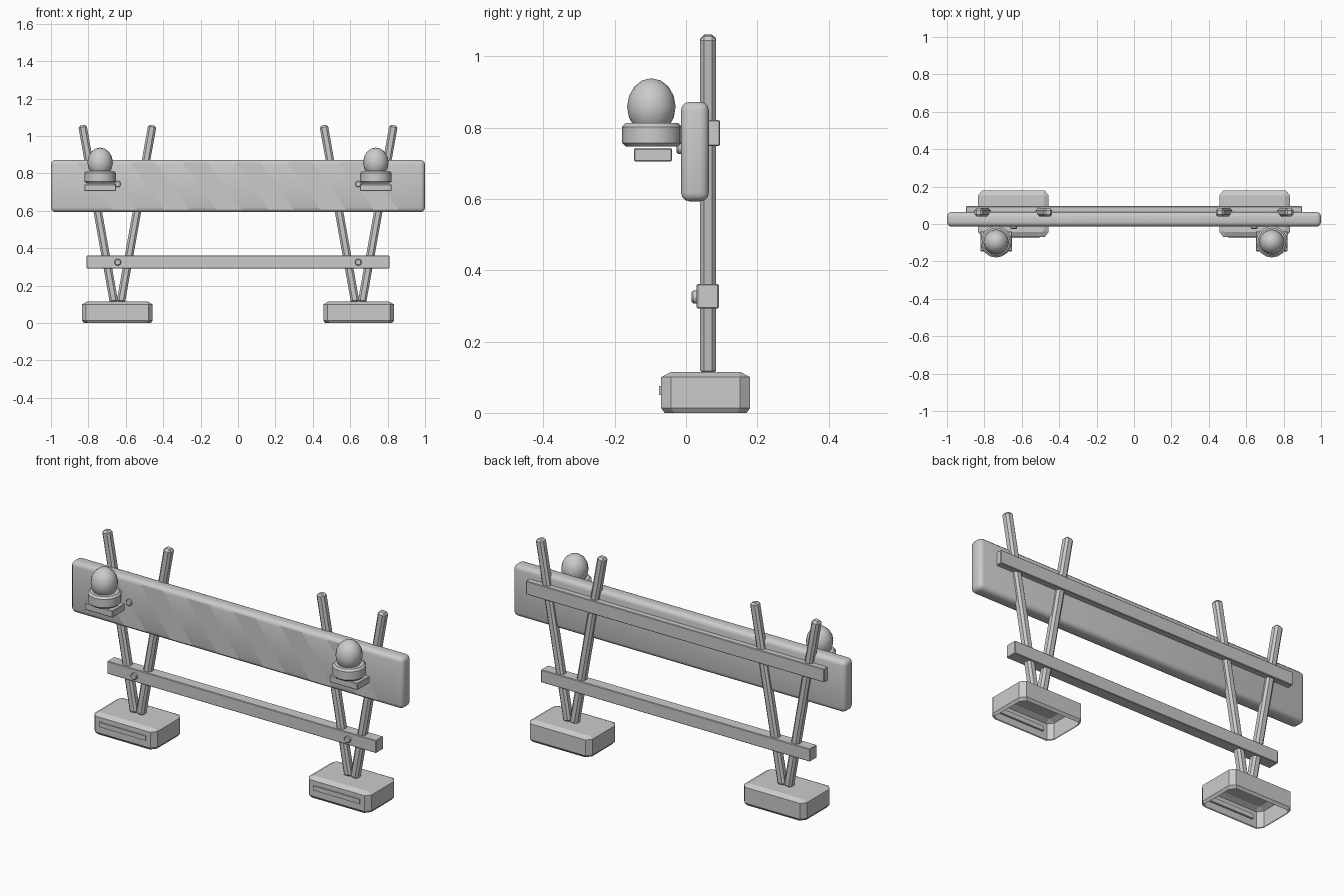
import bpy, bmesh, math
from mathutils import Matrix, Vector

if "Cube" in bpy.data.objects:
    bpy.data.objects.remove(bpy.data.objects["Cube"])


def finish(name, bm, smooth=None):
    bmesh.ops.recalc_face_normals(bm, faces=bm.faces)
    me = bpy.data.meshes.new(name)
    bm.to_mesh(me)
    bm.free()
    ob = bpy.data.objects.new(name, me)
    bpy.context.collection.objects.link(ob)
    if smooth:
        bpy.ops.object.select_all(action='DESELECT')
        ob.select_set(True)
        bpy.context.view_layer.objects.active = ob
        bpy.ops.object.shade_smooth_by_angle(angle=math.radians(smooth))
    return ob


def box(name, lo, hi, bevel=0, segs=1, smooth=None, matrix=None):
    bm = bmesh.new()
    lo, hi = Vector(lo), Vector(hi)
    size = hi - lo
    bmesh.ops.create_cube(bm, size=1, matrix=Matrix.Translation((lo + hi) / 2) @ Matrix.Diagonal((*size, 1)))
    if bevel:
        bmesh.ops.bevel(bm, geom=bm.edges[:], offset=bevel, segments=segs, profile=0.5, affect='EDGES')
    if matrix:
        bm.transform(matrix)
    return finish(name, bm, smooth)


def cylinder(name, centre, radius, depth, sides, axis='Z', bevel=0):
    bm = bmesh.new()
    rot = Matrix.Rotation(math.pi / 2, 4, 'X') if axis == 'Y' else Matrix()
    bmesh.ops.create_cone(bm, cap_ends=True, segments=sides, radius1=radius, radius2=radius,
                          depth=depth, matrix=Matrix.Translation(centre) @ rot)
    if bevel:
        rims = [e for e in bm.edges if any(len(f.verts) > 4 for f in e.link_faces)]
        bmesh.ops.bevel(bm, geom=rims, offset=bevel, segments=1, affect='EDGES')
    return finish(name, bm, 35)


def foot(name, cx, cy):
    # hollow chamfered block, open underneath
    hx, hy = 0.189, 0.125
    bm = bmesh.new()
    rings = []
    for z, inset in ((0, 0.010), (0.014, 0), (0.1, 0), (0.114, 0.026)):
        a, b, cxx, cyy = hx - inset, hy - inset, 0.022, 0.028
        if inset > 0.02:
            cxx = cyy = 0.006
        pts = []
        for sx, sy in ((1, 1), (-1, 1), (-1, -1), (1, -1)):
            pair = [(sx * a, sy * (b - cyy)), (sx * (a - cxx), sy * b)]
            pts += pair if sx * sy > 0 else pair[::-1]
        rings.append([bm.verts.new((cx + x, cy + y, z)) for x, y in pts])
    for r0, r1 in zip(rings, rings[1:]):
        for i in range(8):
            j = (i + 1) % 8
            bm.faces.new((r0[i], r0[j], r1[j], r1[i]))
    bm.faces.new(rings[-1])
    return finish(name, bm)


# main barrier board and the two rails
box("board", (-1, -0.014, 0.593), (1, 0.064, 0.872), 0.024, 3, 35)
box("upper_rail", (-0.898, 0.03, 0.748), (0.898, 0.095, 0.821), 0.003)
box("lower_rail", (-0.81, 0.03, 0.292), (0.81, 0.092, 0.361), 0.003)

# thin slanted stripes on the board front
bm = bmesh.new()
for k in range(6):
    x = -0.7 + 0.28 * k
    quad = [(x + 0.09 - 0.067, 0.608), (x + 0.09 + 0.067, 0.608),
            (x - 0.09 + 0.067, 0.857), (x - 0.09 - 0.067, 0.857)]
    bm.faces.new([bm.verts.new((px, -0.015, pz)) for px, pz in quad])
finish("board_stripes", bm)

for side, s in (("left", -1), ("right", 1)):
    fx = 0.645 * s
    # foot with a raised front panel
    foot(f"{side}_foot", fx, 0.055)
    box(f"{side}_foot_panel", (fx - 0.14, -0.076, 0.05), (fx + 0.14, -0.06, 0.075))

    # V-shaped pair of legs
    for leg, t in (("a", -1), ("b", 1)):
        p0 = Vector((fx + 0.018 * t, 0.062, 0.11))
        p1 = Vector((fx + 0.187 * t, 0.062, 1.058))
        d = p1 - p0
        m = Matrix.Translation(p0) @ Matrix.Rotation(math.atan2(d.x, d.z), 4, 'Y')
        box(f"{side}_leg_{leg}", (-0.0225, -0.0225, 0), (0.0225, 0.0225, d.length), 0.011, matrix=m)

    # bolts on the lower rail and board
    cylinder(f"{side}_rail_bolt", (0.643 * s, 0.026, 0.325), 0.018, 0.02, 12, 'Y', 0.004)
    cylinder(f"{side}_board_bolt", (0.643 * s, -0.017, 0.743), 0.017, 0.018, 12, 'Y', 0.004)

    # warning lamp: bracket, cup and dome
    lx, ly = 0.737 * s, -0.095
    box(f"{side}_lamp_bracket", (lx - 0.084, -0.146, 0.705), (lx + 0.084, -0.039, 0.742), 0.003)
    cylinder(f"{side}_lamp_cup", (lx, ly, 0.7795), 0.084, 0.065, 16, 'Z', 0.01)
    bm = bmesh.new()
    bmesh.ops.create_uvsphere(bm, u_segments=16, v_segments=8, radius=1,
                              matrix=Matrix.Translation((lx, ly - 0.002, 0.858)) @ Matrix.Diagonal((0.068, 0.068, 0.08, 1)))
    finish(f"{side}_lamp_dome", bm, 60)
